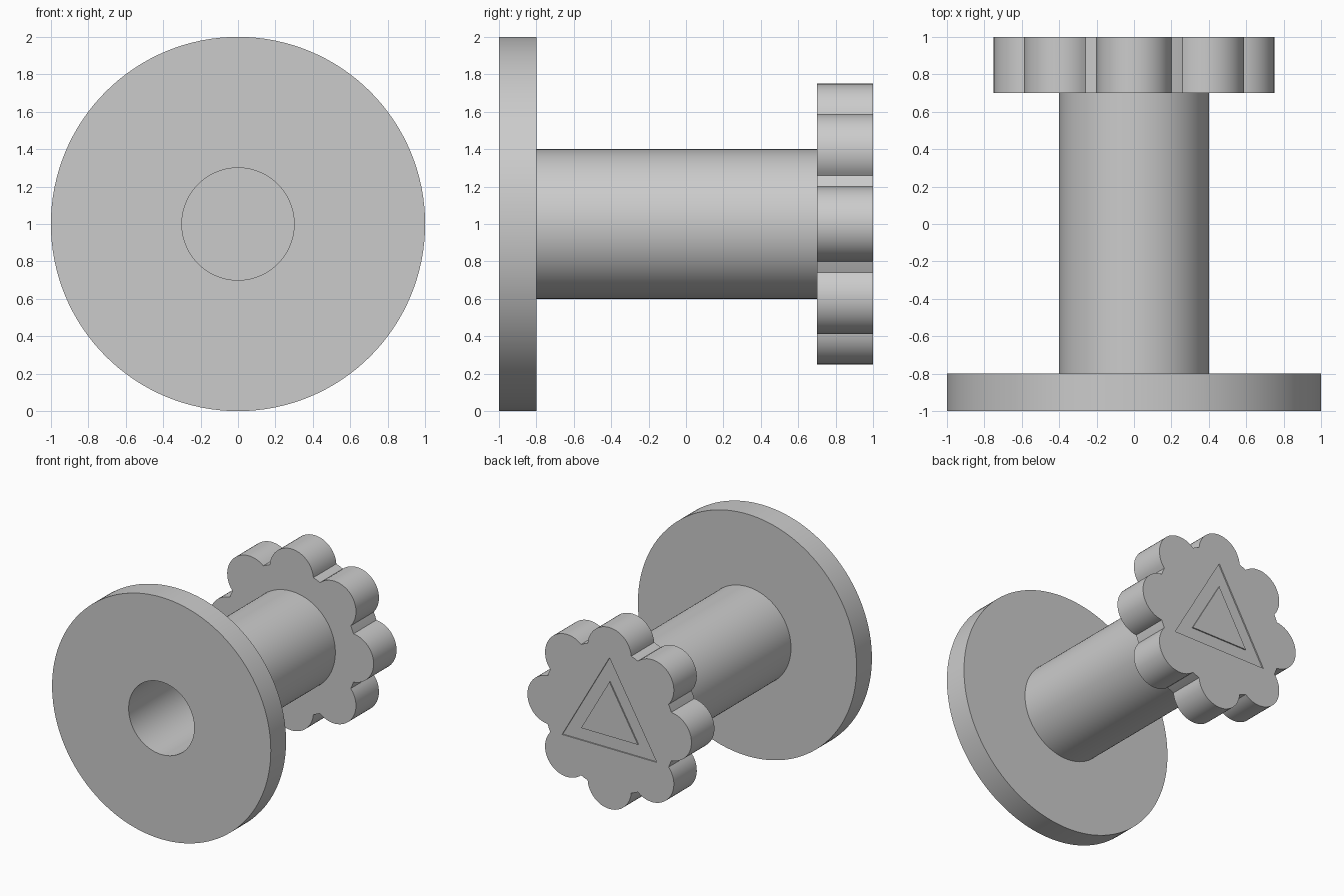
import bpy
import bmesh
from math import sin, cos, pi, acos, atan2

if "Cube" in bpy.data.objects:
    bpy.data.objects.remove(bpy.data.objects["Cube"])

grey = bpy.data.materials.new("plain_grey")
grey.use_nodes = True
colour = (0.6, 0.6, 0.6, 1)
grey.diffuse_color = colour
grey.node_tree.nodes["Principled BSDF"].inputs["Base Color"].default_value = colour

CENTRE_Z = 1.0


def finish(bm, name):
    """Turn the bmesh into a smooth-shaded object with sharp edges kept."""
    bmesh.ops.recalc_face_normals(bm, faces=bm.faces)
    mesh = bpy.data.meshes.new(name)
    bm.to_mesh(mesh)
    bm.free()
    mesh.materials.append(grey)
    obj = bpy.data.objects.new(name, mesh)
    bpy.context.collection.objects.link(obj)
    bpy.ops.object.select_all(action="DESELECT")
    obj.select_set(True)
    bpy.context.view_layer.objects.active = obj
    bpy.ops.object.shade_smooth_by_angle(angle=pi / 6)
    return obj


def ring(bm, points, y):
    """Closed loop of vertices at depth y."""
    return [bm.verts.new((x, y, CENTRE_Z + z)) for x, z in points]


def bridge(bm, a, b):
    """Quads between two loops of equal length."""
    n = len(a)
    for i in range(n):
        j = (i + 1) % n
        bm.faces.new((a[i], a[j], b[j], b[i]))


def circle(radius, count, start=0.0):
    return [(radius * cos(start + 2 * pi * i / count),
             radius * sin(start + 2 * pi * i / count)) for i in range(count)]


# Flange, shaft and blind bore, turned as one profile of (radius, y)
SIDES = 128
BACK, KNOB_FRONT = 1.0, 0.7
profile = [(0.3, KNOB_FRONT), (0.3, -1), (1, -1), (1, -0.8), (0.4, -0.8), (0.4, KNOB_FRONT)]
bm = bmesh.new()
rings = [ring(bm, circle(r, SIDES), y) for r, y in profile]
for a, b in zip(rings, rings[1:]):
    bridge(bm, a, b)
finish(bm, "flanged_shaft")

# Knob outline: round lobes around a core disc
LOBES, STEPS = 8, 24
CORE, LOBE, OFFSET = 0.6, 0.2, 0.55
meet = acos((CORE**2 + OFFSET**2 - LOBE**2) / (2 * CORE * OFFSET))
sweep = atan2(CORE * sin(meet), CORE * cos(meet) - OFFSET)
outline = []
for k in range(LOBES):
    turn = 2 * pi * k / LOBES
    for i in range(STEPS + 1):
        a = turn - sweep + 2 * sweep * i / STEPS
        outline.append((OFFSET * cos(turn) + LOBE * cos(a),
                        OFFSET * sin(turn) + LOBE * sin(a)))
    # middle of the core arc between two lobes
    mid = turn + pi / LOBES
    outline.append((CORE * cos(mid), CORE * sin(mid)))

# Knob body with a shallow triangular groove in its back face
GROOVE = 0.01
bm = bmesh.new()
front = ring(bm, outline, KNOB_FRONT)
back = ring(bm, outline, BACK)
bridge(bm, front, back)
bm.faces.new(front)
outer, outer_floor = [ring(bm, circle(0.5, 3, pi / 2), y) for y in (BACK, BACK - GROOVE)]
inner, inner_floor = [ring(bm, circle(0.3, 3, pi / 2), y) for y in (BACK, BACK - GROOVE)]
bridge(bm, outer, outer_floor)
bridge(bm, outer_floor, inner_floor)
bridge(bm, inner_floor, inner)
bm.faces.new(inner)
rim = [bm.edges.get((loop[i - 1], loop[i])) for loop in (back, outer) for i in range(len(loop))]
bmesh.ops.triangle_fill(bm, use_beauty=True, use_dissolve=False, edges=rim, normal=(0, 1, 0))
finish(bm, "lobed_knob")
